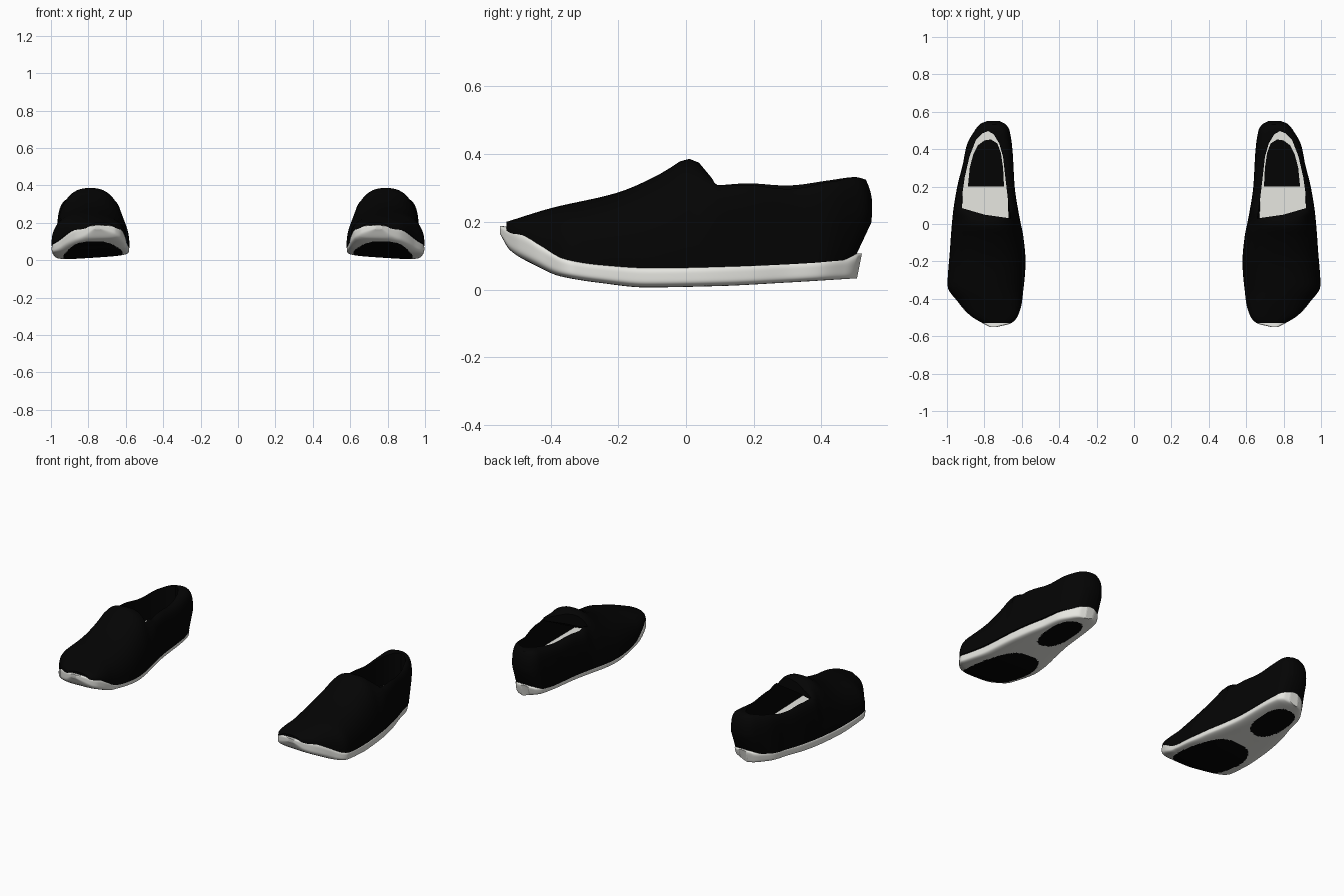
import bpy, bmesh, math

if "Cube" in bpy.data.objects:
    bpy.data.objects.remove(bpy.data.objects["Cube"], do_unlink=True)


def make_material(name, rgb):
    mat = bpy.data.materials.new(name)
    mat.use_nodes = True
    colour = (*rgb, 1)
    mat.diffuse_color = colour
    mat.node_tree.nodes["Principled BSDF"].inputs["Base Color"].default_value = colour
    return mat


BLACK = make_material("black fabric", (.0012, .0012, .0012))
WHITE = make_material("off white rubber", (.95, .95, .9))

# Profiles along the length of one shoe: (y, value)
INNER = [(-.55, .73), (-.53, .655), (-.49, .62), (-.4, .595), (-.2, .577), (-.08, .587),
         (.05, .612), (.2, .635), (.4, .647), (.5, .662), (.535, .685), (.55, .715)]
OUTER = [(-.55, .77), (-.53, .81), (-.49, .875), (-.42, .94), (-.33, 1), (-.15, .988),
         (.05, .972), (.2, .948), (.32, .918), (.42, .898), (.5, .855), (.535, .825), (.55, .79)]
SOLE_LOW = [(-.55, .165), (-.52, .115), (-.45, .07), (-.37, .033), (-.25, .013),
            (-.12, 0), (.1, .004), (.3, .014), (.52, .027)]
SOLE_TOP = [(-.55, .188), (-.49, .182), (-.43, .15), (-.36, .11), (-.25, .092),
            (-.1, .083), (.2, .09), (.52, .107)]
UPPER_TOP = [(-.53, .2), (-.4, .24), (-.2, .287), (-.07, .345), (-.03, .37), (0, .387), (.03, .38),
             (.06, .35), (.09, .315), (.18, .32), (.3, .31), (.42, .322), (.52, .332), (.55, .325)]
FULLNESS = [(-.55, 2.4), (.03, 2.5), (.1, 6), (.55, 6)]
OPENING = [(.66, .03), (.675, .14), (.688, .25), (.70, .36), (.72, .43), (.75, .48), (.78, .497),
           (.81, .485), (.845, .45), (.88, .36), (.905, .25), (.918, .16), (.92, .085), (.8, .05)]
FOOTBED = [(.695, .2), (.70, .3), (.712, .38), (.73, .43), (.765, .452), (.80, .447),
           (.835, .42), (.86, .37), (.878, .3), (.888, .2)]
# Tread pads: centre x, centre y, radius x, radius y
PADS = [(.775, -.25, .158, .25), (.785, .285, .088, .155)]


def sample(profile, y):
    """Smooth interpolation of a profile with limited slopes."""
    y = min(max(y, profile[0][0]), profile[-1][0])
    last = len(profile) - 1
    i = next(k for k in range(last) if y <= profile[k + 1][0])

    def secant(k):
        (a, p), (b, q) = profile[k], profile[k + 1]
        return (q - p) / (b - a)

    def slope(k):
        if k == 0 or k == last:
            return secant(min(k, last - 1))
        a, b = secant(k - 1), secant(k)
        return 2 * a * b / (a + b) if a * b > 0 else 0

    (ya, va), (yb, vb) = profile[i], profile[i + 1]
    h = yb - ya
    t = (y - ya) / h
    s = t * t * (3 - 2 * t)
    return va + (vb - va) * s + h * t * (1 - t) * ((1 - t) * slope(i) - t * slope(i + 1))


def power(v, e):
    return math.copysign(abs(v) ** e, v)


def stations(start, end, count):
    """Positions packed more closely near both ends."""
    mid, half = (start + end) / 2, (end - start) / 2
    return [mid - half * math.cos(math.pi * i / count) for i in range(count + 1)]


def loft(name, rings, materials, sign):
    bm = bmesh.new()
    loops = [[bm.verts.new((sign * x, y, z)) for x, y, z in ring] for ring in rings]
    n = len(loops[0])
    for a, b in zip(loops, loops[1:]):
        for i in range(n):
            bm.faces.new((a[i], a[(i + 1) % n], b[(i + 1) % n], b[i]))
    # Caps run in strips from one side to the other
    for ring in (loops[0], loops[-1]):
        for i in range((n - 1) // 2):
            strip = (ring[i], ring[i + 1], ring[n - 2 - i], ring[n - 1 - i])
            bm.faces.new(tuple(dict.fromkeys(strip)))
    bmesh.ops.recalc_face_normals(bm, faces=bm.faces)
    mesh = bpy.data.meshes.new(name)
    bm.to_mesh(mesh)
    bm.free()
    for mat in materials:
        mesh.materials.append(mat)
    obj = bpy.data.objects.new(name, mesh)
    bpy.context.collection.objects.link(obj)
    return obj


def select_only(obj):
    bpy.ops.object.select_all(action="DESELECT")
    obj.select_set(True)
    bpy.context.view_layer.objects.active = obj


def smooth(obj, degrees=40):
    select_only(obj)
    bpy.ops.object.shade_smooth_by_angle(angle=math.radians(degrees))


def sole_rings():
    rings = []
    for y in stations(-.55, .52, 170):
        plan_y = y * .55 / .52 if y > 0 else y
        # Behind the toe the sole tucks just under the upper
        inset = .005 * min(1, max(0, (y + .45) / .15))
        a, b = sample(INNER, plan_y) + inset, sample(OUTER, plan_y) - inset
        low, top = sample(SOLE_LOW, y), sample(SOLE_TOP, y)
        ring = []
        for i in range(128):
            t = math.tau * (i + .5) / 128
            u, v = power(math.cos(t), .55), math.sin(t)
            v = power(v, .65 if v > 0 else .4)
            # The inner edge rides a little higher than the outer edge
            roll = .025 * (1 - u) / 2 * (1 - v) / 2 * min(1, (y + .55) / .2)
            undercut = .008 * (v - 1) * max(0, y) / .52
            ring.append(((a + b) / 2 + u * (b - a) / 2, y + undercut,
                         (low + top) / 2 + v * (top - low) / 2 + roll))
        rings.append(ring)
    return rings


def upper_rings():
    rings = []
    for y in stations(-.53, .55, 60):
        a, b = sample(INNER, y) + .003, sample(OUTER, y) - .003
        low, top = sample(SOLE_TOP, y) - .02, sample(UPPER_TOP, y)
        e = 2 / sample(FULLNESS, y)
        heel = max(0, (y - .38) / .17)
        ring = []
        for i in range(33):
            t = math.pi * i / 32
            u, v = power(math.cos(t), e), abs(math.sin(t)) ** e
            z = low + (top - low) * v
            # Heel counter bulges at mid height
            tuck = heel * (.045 * max(0, (.23 - z) / .13) ** 2 + .022 * max(0, (z - .25) / .08) ** 2)
            ring.append(((a + b) / 2 + u * (b - a) / 2, y - tuck, z))
        rings.append(ring)
    return rings


def opening_rings():
    """Foot cavity that reaches forward under the vamp."""
    floor = [(x, y - (.3 if y < .1 else 0), .145) for x, y in OPENING]
    return [floor] + [[(x, y, z) for x, y in OPENING] for z in (.3, .6)]


for side, sign in (("left", 1), ("right", -1)):
    # Rubber sole with dark tread pads underneath
    sole = loft(side + "_sole", sole_rings(), [WHITE, BLACK], sign)
    for face in sole.data.polygons:
        c = face.center
        inside = any(abs((sign * c.x - x) / rx) ** 2.4 + abs((c.y - y) / ry) ** 2.4 < 1
                     for x, y, rx, ry in PADS)
        if inside and face.normal.z < -.5:
            face.material_index = 1
    smooth(sole)

    # Fabric upper with dark inner walls and a pale footbed
    upper = loft(side + "_upper", upper_rings(), [BLACK, WHITE], sign)
    cutter = loft(side + "_opening_cutter", opening_rings(), [BLACK, WHITE], sign)
    cutter.hide_render = True
    for face in cutter.data.polygons:
        face.material_index = int(face.center.z < .2)
    cut = upper.modifiers.new("foot_opening", "BOOLEAN")
    cut.operation = "DIFFERENCE"
    cut.solver = "EXACT"
    cut.object = cutter
    select_only(upper)
    bpy.ops.object.modifier_apply(modifier=cut.name)
    bpy.data.objects.remove(cutter, do_unlink=True)
    smooth(upper)

    # Dark heel pad on the footbed
    pad = [[(x, y, z) for x, y in FOOTBED] for z in (.142, .149)]
    loft(side + "_footbed_pad", pad, [BLACK], sign)
